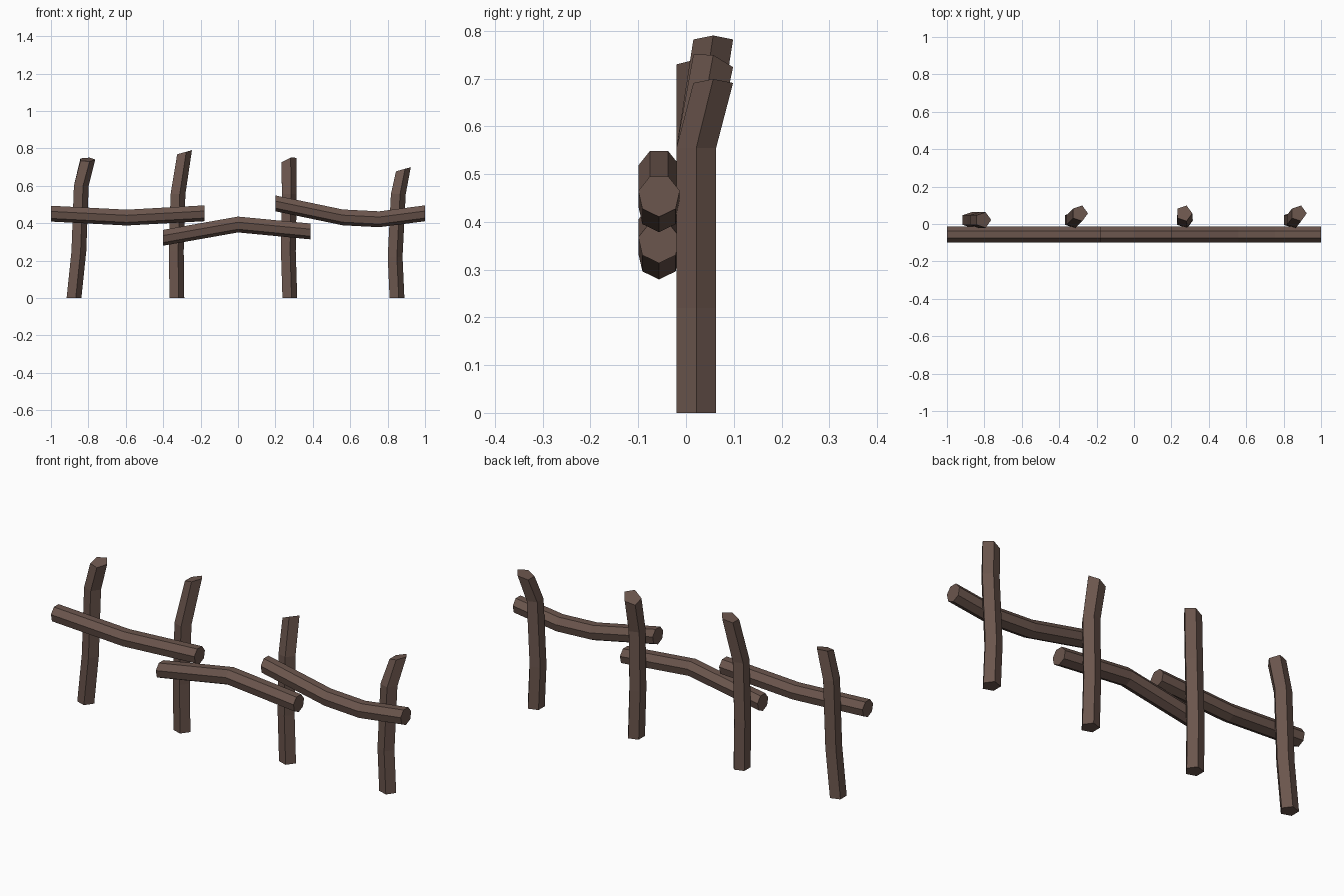
import bpy, bmesh, math
from mathutils import Vector

if "Cube" in bpy.data.objects:
    bpy.data.objects.remove(bpy.data.objects["Cube"])

wood = bpy.data.materials.new("weathered_brown_wood")
wood.diffuse_color = (0.147, 0.092, 0.074, 1)
wood.use_nodes = True
wood.node_tree.nodes["Principled BSDF"].inputs["Base Color"].default_value = wood.diffuse_color


def sweep(name, rings):
    """Skin a list of rings into a closed flat-faced log."""
    bm = bmesh.new()
    loops = [[bm.verts.new(p) for p in ring] for ring in rings]
    n = len(loops[0])
    for a, b in zip(loops, loops[1:]):
        for i in range(n):
            j = (i + 1) % n
            bm.faces.new((a[i], a[j], b[j], b[i]))
    bm.faces.new(loops[0][::-1])
    bm.faces.new(loops[-1])
    bmesh.ops.recalc_face_normals(bm, faces=bm.faces)
    mesh = bpy.data.meshes.new(name)
    bm.to_mesh(mesh)
    bm.free()
    mesh.materials.append(wood)
    obj = bpy.data.objects.new(name, mesh)
    bpy.context.collection.objects.link(obj)


def post(name, path, slope):
    """Five-sided post through (x, y, z) points; the top is cut at a slope."""
    r, rings = 0.0437, []
    for k, (x, y, z) in enumerate(path):
        sx, sy = slope if k == len(path) - 1 else (0, 0)
        ring = []
        for i in range(5):
            a = math.tau * i / 5
            dx, dy = r * math.cos(a), r * math.sin(a)
            ring.append(Vector((x + dx, y + dy, z + sx * dx + sy * dy)))
        rings.append(ring)
    sweep(name, rings)


def rail(name, path):
    """Seven-sided rail through (x, z) points, one edge pointing down."""
    r, y = 0.0445, -0.0565
    angles = [-math.pi / 2 + math.tau * i / 7 for i in range(7)]
    sweep(name, [[Vector((x, y + r * math.cos(a), z + r * math.sin(a)))
                  for a in angles] for x, z in path])


# Crooked upright posts
Y, YT = 0.0215, 0.057
post("post_1", [(-0.881, Y, 0), (-0.855, Y, 0.25), (-0.842, Y, 0.60), (-0.807, Y, 0.74)], (0, 0.25))
post("post_2", [(-0.331, Y, 0), (-0.334, Y, 0.25), (-0.325, Y, 0.555), (-0.290, YT, 0.778)], (0.28, 0))
post("post_3", [(0.273, Y, 0), (0.265, Y, 0.25), (0.270, Y, 0.555), (0.268, YT, 0.732)], (0.4, -0.32))
post("post_4", [(0.846, Y, 0), (0.836, Y, 0.22), (0.853, Y, 0.555), (0.880, YT, 0.687)], (0.28, 0))

# Sagging horizontal rails
rail("left_rail", [(-1.0, 0.453), (-0.595, 0.432), (-0.18, 0.455)])
rail("middle_rail", [(-0.40, 0.324), (0.0, 0.395), (0.387, 0.358)])
rail("right_rail", [(0.20, 0.508), (0.56, 0.433), (0.755, 0.423), (1.0, 0.455)])
